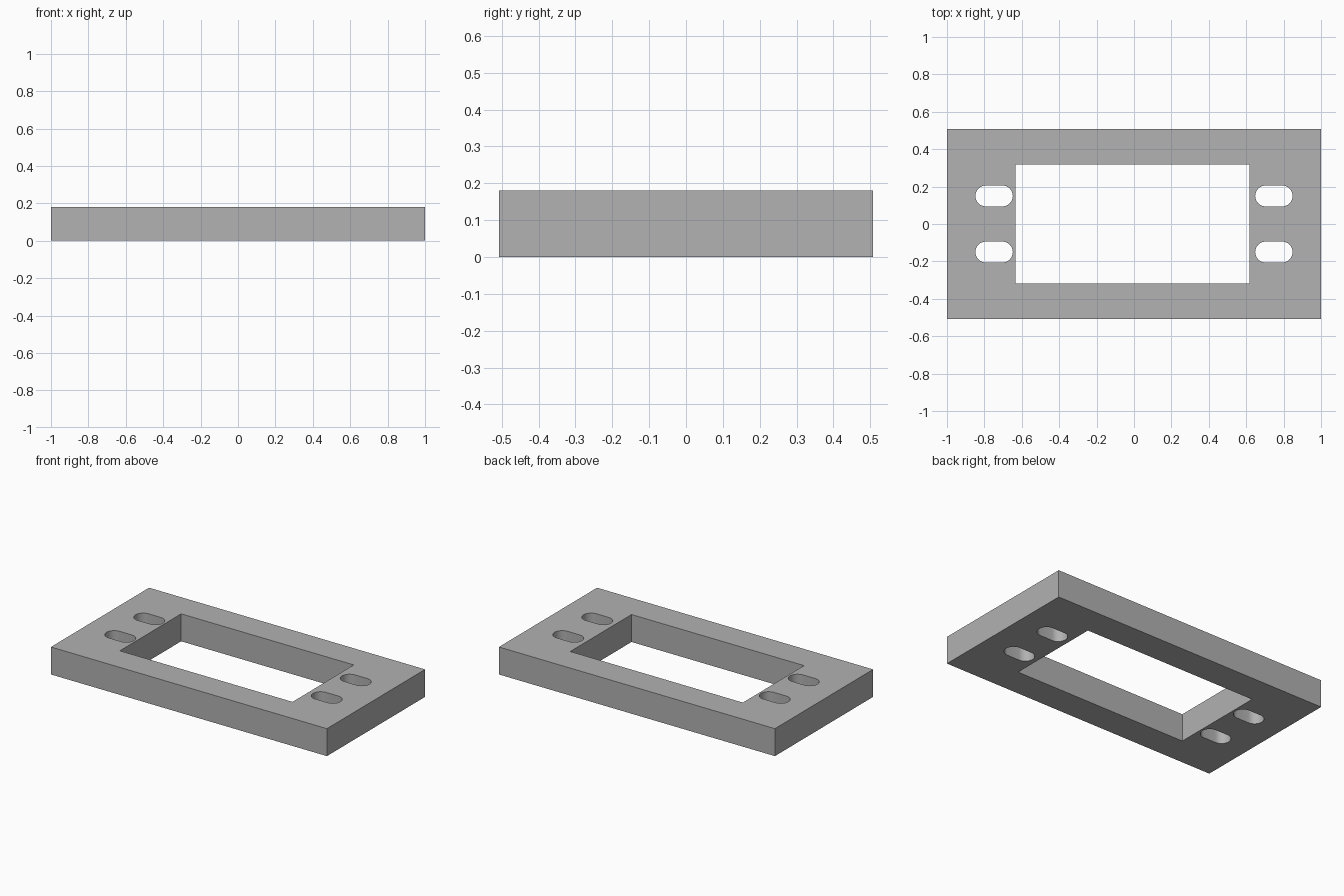
import bpy, bmesh, math

HEIGHT = 0.18

cube = bpy.data.objects.get("Cube")
if cube:
    bpy.data.objects.remove(cube, do_unlink=True)

grey = bpy.data.materials.new("plain grey")
grey.use_nodes = True
colour = (0.445, 0.445, 0.445, 1)
grey.diffuse_color = colour
grey.node_tree.nodes["Principled BSDF"].inputs["Base Color"].default_value = colour


def prism(name, outline, z0, z1):
    """Extrude a flat outline from z0 to z1."""
    bm = bmesh.new()
    face = bm.faces.new([bm.verts.new((x, y, z0)) for x, y in outline])
    top = bmesh.ops.extrude_face_region(bm, geom=[face])["geom"]
    verts = [v for v in top if isinstance(v, bmesh.types.BMVert)]
    bmesh.ops.translate(bm, verts=verts, vec=(0, 0, z1 - z0))
    bmesh.ops.recalc_face_normals(bm, faces=bm.faces)
    mesh = bpy.data.meshes.new(name)
    bm.to_mesh(mesh)
    bm.free()
    mesh.materials.append(grey)
    obj = bpy.data.objects.new(name, mesh)
    bpy.context.collection.objects.link(obj)
    return obj


def rectangle(x0, x1, y0, y1):
    return [(x0, y0), (x1, y0), (x1, y1), (x0, y1)]


def slot(cx, cy, half_length, radius, steps=16):
    """Outline with two rounded ends, lying along x."""
    points = []
    for side in (1, -1):
        for i in range(steps + 1):
            a = math.pi * (i / steps - 0.5)
            points.append((cx + side * (half_length - radius + radius * math.cos(a)),
                           cy + side * radius * math.sin(a)))
    return points


# Main slab
plate = prism("mounting_plate", rectangle(-1, 1, -0.508, 0.508), 0, HEIGHT)

# Window opening and four mounting slots
outlines = [("window_cutter", rectangle(-0.634, 0.617, -0.317, 0.317))]
for x in (-0.748, 0.748):
    for y in (-0.15, 0.15):
        outlines.append(("slot_cutter", slot(x, y, 0.1, 0.056)))

cutters = []
for name, outline in outlines:
    cutter = prism(name, outline, -0.1, HEIGHT + 0.1)
    cutter.hide_render = True
    cutters.append(cutter)
    mod = plate.modifiers.new(name, "BOOLEAN")
    mod.operation = "DIFFERENCE"
    mod.solver = "EXACT"
    mod.object = cutter

# Apply the cuts and drop the cutters
bpy.ops.object.select_all(action="DESELECT")
bpy.context.view_layer.objects.active = plate
plate.select_set(True)
for mod in list(plate.modifiers):
    bpy.ops.object.modifier_apply(modifier=mod.name)
for cutter in cutters:
    bpy.data.objects.remove(cutter, do_unlink=True)

# Smooth the rounded slot ends only
bpy.ops.object.shade_smooth_by_angle(angle=math.radians(30))
